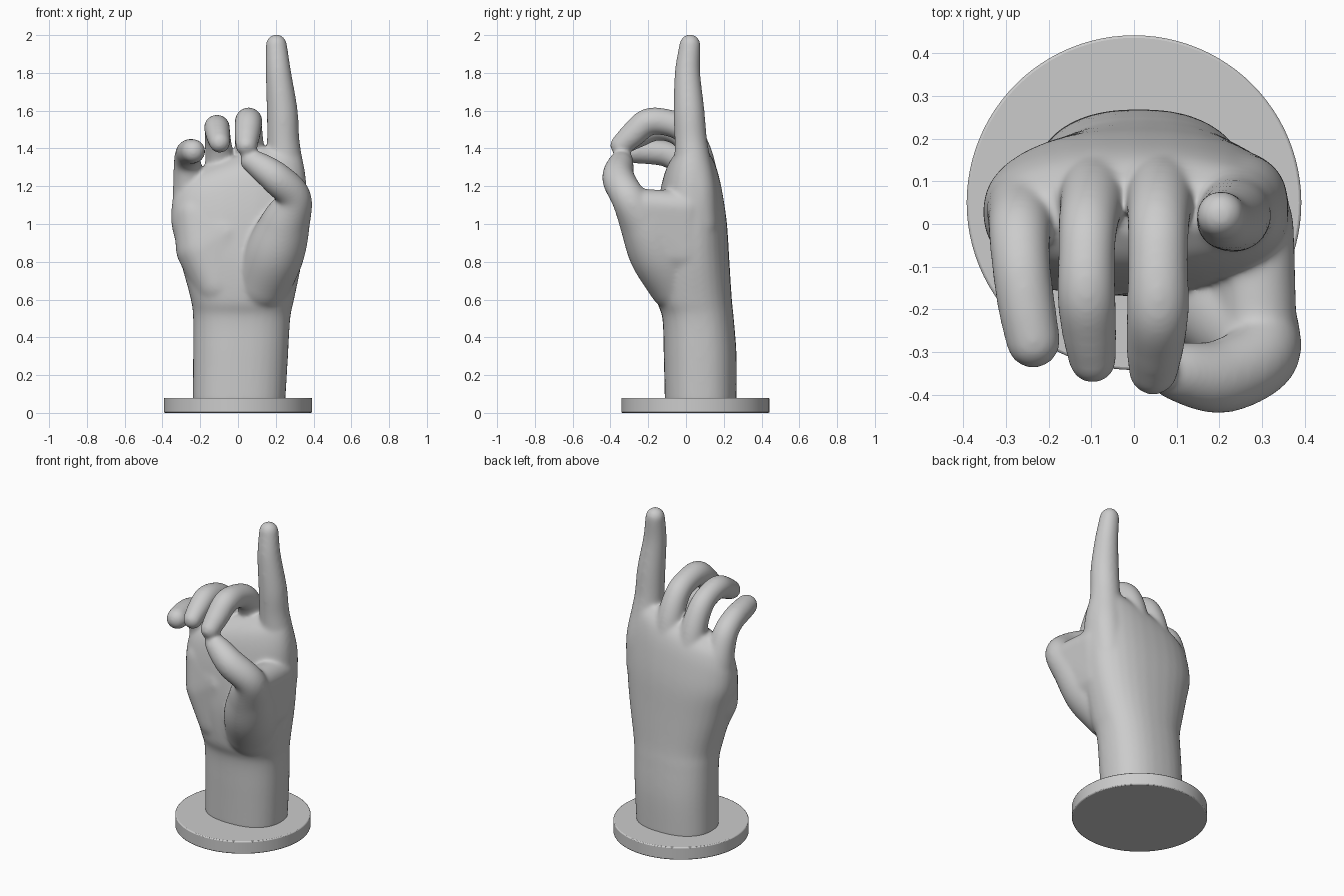
import bpy, bmesh
from math import cos, sin, pi, copysign, sqrt
from mathutils import Vector

if "Cube" in bpy.data.objects:
    bpy.data.objects.remove(bpy.data.objects["Cube"])

bm = bmesh.new()
SEG = 32


def loft(rings):
    """Skin a list of closed rings and cap both ends."""
    vs = [[bm.verts.new(p) for p in r] for r in rings]
    for a, b in zip(vs, vs[1:]):
        for i in range(SEG):
            j = (i + 1) % SEG
            bm.faces.new((a[i], a[j], b[j], b[i]))
    bm.faces.new(vs[0][::-1])
    bm.faces.new(vs[-1])


def spline(pts, steps):
    """Catmull-Rom samples through vectors of any size."""
    p = [Vector(q) for q in pts]
    p = [p[0] * 2 - p[1]] + p + [p[-1] * 2 - p[-2]]
    out = []
    for k in range(1, len(p) - 2):
        a, b, c, d = p[k - 1:k + 3]
        for s in range(steps):
            t = s / steps
            out.append(0.5 * (b * 2 + (c - a) * t + (a * 2 - b * 5 + c * 4 - d) * t * t
                              + (b * 3 - a - c * 3 + d) * t ** 3))
    return out + [p[-2]]


def tube(pts):
    """Round-ended limb through (x, y, z, radius) points."""
    c = [(Vector(q[:3]), q[3]) for q in spline(pts, 8)]
    t0 = (c[1][0] - c[0][0]).normalized()
    t1 = (c[-1][0] - c[-2][0]).normalized()
    n = 7
    caps = [i / n * pi / 2 for i in range(1, n)]
    start = [(c[0][0] - t0 * c[0][1] * sin(a), c[0][1] * cos(a)) for a in reversed(caps)]
    end = [(c[-1][0] + t1 * c[-1][1] * sin(a), c[-1][1] * cos(a)) for a in caps]
    c = start + c + end
    tan = t0
    u = t0.orthogonal().normalized()
    rings = []
    for i, (p, r) in enumerate(c):
        new = (c[min(i + 1, len(c) - 1)][0] - c[max(i - 1, 0)][0]).normalized()
        u = tan.rotation_difference(new) @ u
        tan = new
        v = tan.cross(u)
        rings.append([p + (u * cos(2 * pi * k / SEG) + v * sin(2 * pi * k / SEG)) * r
                      for k in range(SEG)])
    loft(rings)


def hull(balls):
    """Convex skin stretched over (x, y, z, radius) balls."""
    vs = []
    for x, y, z, r in balls:
        for k in range(200):
            h = 1 - (2 * k + 1) / 200
            w, a = sqrt(1 - h * h), k * 2.39996
            vs.append(bm.verts.new((x + r * w * cos(a), y + r * w * sin(a), z + r * h)))
    bmesh.ops.convex_hull(bm, input=vs)
    loose = [v for v in vs if v.is_valid and not v.link_faces]
    bmesh.ops.delete(bm, geom=loose, context='VERTS')


# wrist and palm: height, x range, y range
profile = [(.05, -.24, .25, -.112, .268), (.3, -.238, .265, -.118, .268),
           (.5, -.238, .277, -.125, .253), (.6, -.25, .297, -.155, .243),
           (.8, -.303, .338, -.17, .23), (1.0, -.349, .362, -.16, .217),
           (1.15, -.352, .362, -.14, .195), (1.25, -.335, .345, -.115, .172),
           (1.31, -.305, .32, -.08, .145), (1.36, -.23, .25, -.02, .1)]
rings = []
for z, x0, x1, y0, y1 in spline(profile, 5):
    ring = []
    for k in range(SEG):
        a = 2 * pi * k / SEG
        cx, cy = [copysign(abs(f) ** .85, f) for f in (cos(a), sin(a))]
        x = (x0 + x1) / 2 + (x1 - x0) / 2 * cx
        y = (y0 + y1) / 2 + (y1 - y0) / 2 * cy
        tilt = max(0, z - .9) / .4 * .27 * x   # knuckle line slopes to the little finger
        ring.append((x, y, z + tilt))
    rings.append(ring)
loft(rings)

# heel of the palm, little finger side
hull([(-.10, -.02, .69, .14), (-.185, -.01, .87, .145), (-.06, -.01, .95, .16),
      (-.215, 0, 1.05, .125)])
# thumb with its fleshy base
tube([(.13, -.05, .69, .153), (.195, -.145, .85, .158), (.25, -.22, 1.0, .133),
      (.295, -.305, 1.14, .093), (.205, -.357, 1.24, .087), (.11, -.347, 1.31, .072),
      (.07, -.336, 1.333, .059)])
# web between thumb and index finger, and the ball of the thumb
hull([(.295, -.285, 1.1, .088), (.283, 0, 1.085, .092), (.21, -.15, .87, .14),
      (.24, 0, .85, .11), (.13, -.05, .7, .14)])
# index finger
tube([(.25, .07, 1.0, .1), (.255, .055, 1.18, .105), (.245, .035, 1.34, .095),
      (.239, .025, 1.45, .086), (.234, .016, 1.6, .082), (.214, .008, 1.8, .068),
      (.203, .021, 1.948, .057)])
# middle finger
tube([(.06, .105, 1.0, .1), (.066, .085, 1.2, .093), (.062, .06, 1.37, .08),
      (.057, 0, 1.49, .073), (.056, -.09, 1.535, .071), (.056, -.2, 1.54, .073),
      (.05, -.28, 1.475, .069), (.045, -.343, 1.417, .059)])
# ring finger
tube([(-.08, .105, .98, .1), (-.09, .085, 1.15, .092), (-.097, .06, 1.32, .078),
      (-.107, 0, 1.45, .07), (-.111, -.08, 1.5, .067), (-.111, -.17, 1.508, .069),
      (-.105, -.25, 1.47, .065), (-.097, -.317, 1.432, .057)])
# little finger
tube([(-.23, .06, .95, .095), (-.252, .04, 1.1, .093), (-.262, .02, 1.22, .082),
      (-.268, -.02, 1.32, .073), (-.264, -.1, 1.37, .069), (-.252, -.19, 1.383, .068),
      (-.236, -.275, 1.385, .064)])

# fuse the parts into one smooth hand
bmesh.ops.recalc_face_normals(bm, faces=bm.faces[:])
me = bpy.data.meshes.new("hand")
bm.to_mesh(me)
bm.free()
hand = bpy.data.objects.new("hand", me)
bpy.context.collection.objects.link(hand)
rm = hand.modifiers.new("fuse", 'REMESH')
rm.mode = 'VOXEL'
rm.voxel_size = .008
rm.use_smooth_shade = True
sm = hand.modifiers.new("soften", 'SMOOTH')
sm.factor = .5
sm.iterations = 34

# round base
bpy.ops.mesh.primitive_cylinder_add(vertices=96, radius=.392, depth=.08, location=(0, .05, .04))
base = bpy.context.object
base.name = "base_disc"
bv = base.modifiers.new("edge", 'BEVEL')
bv.width = .006
bv.segments = 2
bv.limit_method = 'ANGLE'
bpy.ops.object.shade_smooth_by_angle()
